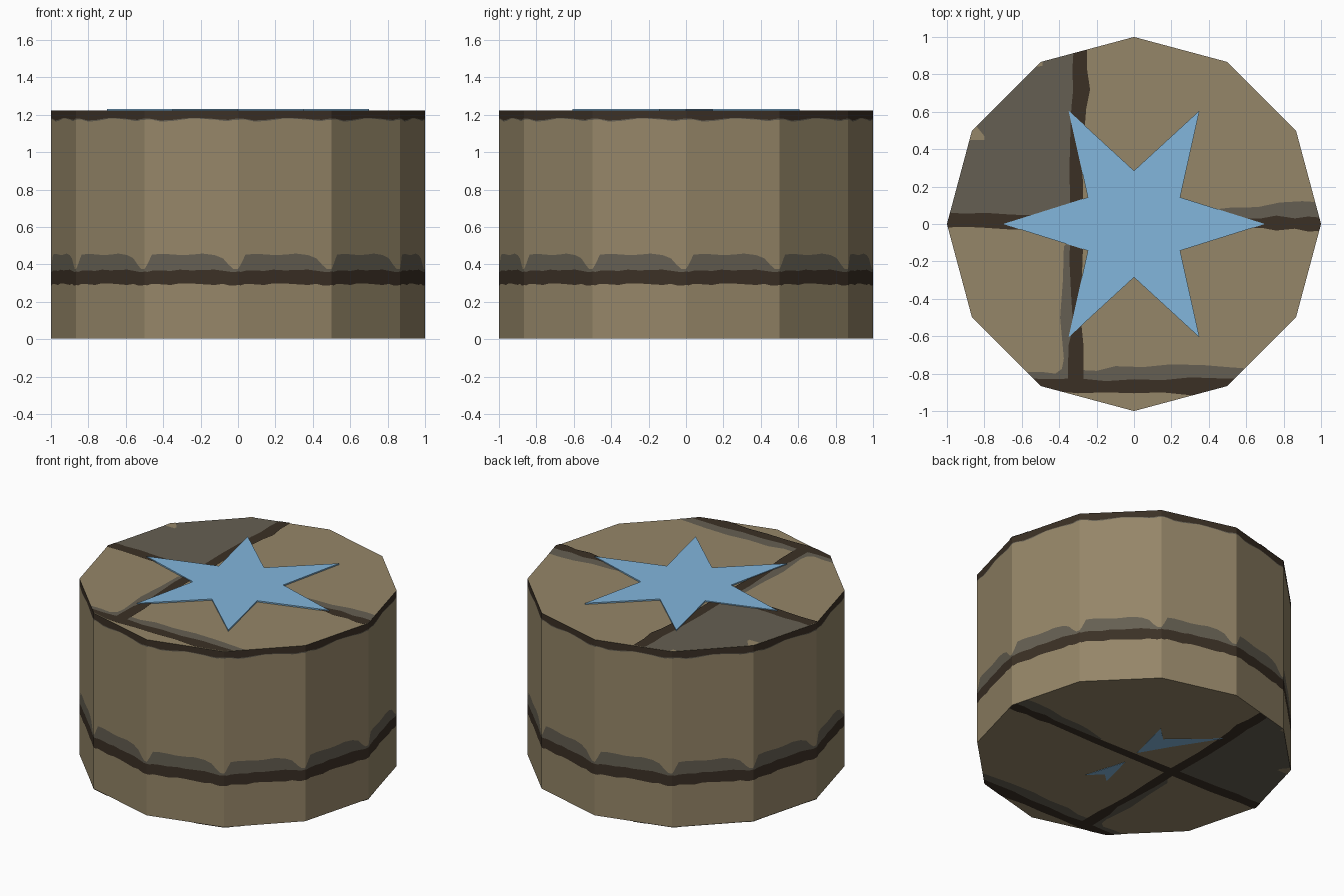
import bpy, bmesh, math
from mathutils import Vector

if "Cube" in bpy.data.objects:
    bpy.data.objects.remove(bpy.data.objects["Cube"])

N, TOP, BOTTOM = 12, 1.222, 0.0045


def material(name, rgb):
    m = bpy.data.materials.new(name)
    lin = [((c / 255 + 0.055) / 1.055) ** 2.4 for c in rgb]
    m.diffuse_color = (*lin, 1)
    m.use_nodes = True
    m.node_tree.nodes["Principled BSDF"].inputs["Base Color"].default_value = m.diffuse_color
    return m


STONE = material("tan stone", (149, 134, 104))
CRACK = material("dark crack", (59, 48, 37))
WORN = material("grey edge", (101, 95, 82))
BLUE = material("blue", (130, 182, 220))


def finish(name, bm, mats):
    me = bpy.data.meshes.new(name)
    bm.to_mesh(me)
    bm.free()
    for m in mats:
        me.materials.append(m)
    ob = bpy.data.objects.new(name, me)
    bpy.context.collection.objects.link(ob)
    return ob


def corner(i):
    a = math.radians(-90 + 360 / N * i)
    return Vector((math.cos(a), math.sin(a), 0))


# Drum: each side repeats one profile; columns of (t, crack low, crack high, grey top, rim grey, rim dark)
profile = [
    (0.00, .290, .362, .375, 1.172, 1.180), (0.03, .288, .360, .400, 1.176, 1.180),
    (0.08, .296, .366, .452, 1.174, 1.178), (0.17, .294, .368, .456, 1.164, 1.170),
    (0.28, .290, .365, .454, 1.166, 1.172), (0.38, .299, .372, .450, 1.172, 1.178),
    (0.50, .298, .368, .452, 1.181, 1.183), (0.62, .294, .370, .458, 1.178, 1.182),
    (0.75, .290, .372, .450, 1.174, 1.178), (0.84, .296, .366, .432, 1.168, 1.174),
    (0.90, .288, .362, .398, 1.167, 1.173), (0.95, .286, .358, .376, 1.172, 1.178)]
row_material = [0, 1, 2, 0, 2, 1]
bm = bmesh.new()
columns = []
for i in range(N):
    for t, *levels in profile:
        p = corner(i).lerp(corner(i + 1), t)
        columns.append([bm.verts.new((p.x, p.y, z)) for z in (BOTTOM, *levels, TOP)])
for k, a in enumerate(columns):
    b = columns[(k + 1) % len(columns)]
    for r, mat in enumerate(row_material):
        bm.faces.new((a[r], b[r], b[r + 1], a[r + 1])).material_index = mat
bm.faces.new([c[-1] for c in columns])
bm.faces.new([c[0] for c in reversed(columns)])
finish("drum", bm, [STONE, CRACK, WORN])


def strip(bm, axis, rows):
    """Uneven band along x or y from (position, low, high) rows."""
    pairs = []
    for pos, lo, hi in rows:
        pts = [(pos, lo, 0), (pos, hi, 0)] if axis == "x" else [(lo, pos, 0), (hi, pos, 0)]
        pairs.append([bm.verts.new(p) for p in pts])
    for a, b in zip(pairs, pairs[1:]):
        bm.faces.new((a[0], b[0], b[1], a[1]))


def place(name, bm, mat, z, up):
    """Clip flat artwork to the drum outline and lay it at height z."""
    for i in range(N):
        n = (corner(i) + corner(i + 1)) / 2
        bmesh.ops.bisect_plane(bm, geom=bm.verts[:] + bm.edges[:] + bm.faces[:],
                               plane_co=n, plane_no=n.normalized(), clear_outer=True)
    bm.normal_update()
    bmesh.ops.reverse_faces(bm, faces=[f for f in bm.faces if (f.normal.z > 0) != up])
    for v in bm.verts:
        v.co.z = z
    finish(name, bm, [mat])


# Flat markings, the same on top and underside
for side, up, z1, z2 in (("top", True, TOP + .002, TOP + .004),
                         ("underside", False, .003, .0015)):
    bm = bmesh.new()
    strip(bm, "x", [(-1.1, .03, 1.1), (-.3, .03, 1.1)])
    strip(bm, "x", [(.3, 0, .04), (.45, 0, .08), (.52, 0, .088), (.66, 0, .09),
                    (.78, 0, .115), (.9, 0, .122), (1.05, 0, .112)])
    strip(bm, "y", [(-.85, -.4, -.3), (-.72, -.375, -.3), (-.5, -.395, -.3),
                    (-.3, -.38, -.3), (-.12, -.375, -.3), (-.08, -.34, -.3)])
    strip(bm, "x", [(-.7, -.86, -.79), (-.5, -.86, -.79), (-.42, -.86, -.80), (-.38, -.86, -.77),
                    (-.3, -.86, -.78), (-.2, -.86, -.785), (-.1, -.86, -.76), (.05, -.86, -.765),
                    (.2, -.86, -.75), (.38, -.86, -.755), (.5, -.86, -.765), (.7, -.86, -.78)])
    place(side + "_grey_patches", bm, WORN, z1, up)

    bm = bmesh.new()
    strip(bm, "y", [(-.86, -.355, -.27), (-.65, -.35, -.27), (-.55, -.325, -.28), (-.4, -.335, -.285),
                    (-.2, -.345, -.275), (0, -.34, -.27), (.3, -.345, -.275), (.5, -.34, -.265),
                    (.62, -.335, -.255), (.72, -.325, -.235), (.82, -.33, -.25), (1.05, -.315, -.25)])
    strip(bm, "x", [(-1.05, -.02, .065), (-.9, -.015, .055), (-.8, -.02, .06), (-.65, -.03, .05),
                    (-.3, -.03, .04), (.3, -.03, .03), (.68, -.02, .03), (.76, -.035, .045),
                    (.86, -.025, .03), (.93, -.04, .04), (1.05, -.035, .03)])
    strip(bm, "x", [(-.7, -.88, -.82), (-.45, -.89, -.83), (-.3, -.905, -.825), (-.15, -.90, -.84),
                    (0, -.905, -.83), (.15, -.90, -.835), (.3, -.915, -.82), (.45, -.90, -.825),
                    (.7, -.89, -.825)])
    place(side + "_cracks", bm, CRACK, z2, up)

    # Small chips of bare stone at the rim of the grey sector
    bm = bmesh.new()
    strip(bm, "x", [(-.88, .45, .52), (-.84, .45, .52), (-.80, .45, .47)])
    strip(bm, "x", [(-.53, .84, .87), (-.49, .845, .88)])
    place(side + "_stone_chips", bm, STONE, z2, up)


def plate(name, pts, z0, z1):
    bm = bmesh.new()
    lo = [bm.verts.new((x, y, z0)) for x, y in pts]
    hi = [bm.verts.new((x, y, z1)) for x, y in pts]
    bm.faces.new(lo[::-1])
    bm.faces.new(hi)
    for i in range(len(pts)):
        j = (i + 1) % len(pts)
        bm.faces.new((lo[i], lo[j], hi[j], hi[i]))
    bmesh.ops.recalc_face_normals(bm, faces=bm.faces[:])
    finish(name, bm, [BLUE])


# Six-pointed star plate on top
star = []
for i in range(12):
    r, a = (.285 if i % 2 else .70), math.radians(30 * i)
    star.append((r * math.cos(a), r * math.sin(a)))
plate("star", star, TOP, 1.231)

# Fragments of the star showing on the underside
plate("underside_star_front", [(0, -.086), (-.065, -.345), (0, -.285), (.087, -.372)], 0, .002)
plate("underside_star_back", [(.017, .05), (.10, .38), (0, .285), (-.28, .53), (-.10, .25)], 0, .002)
